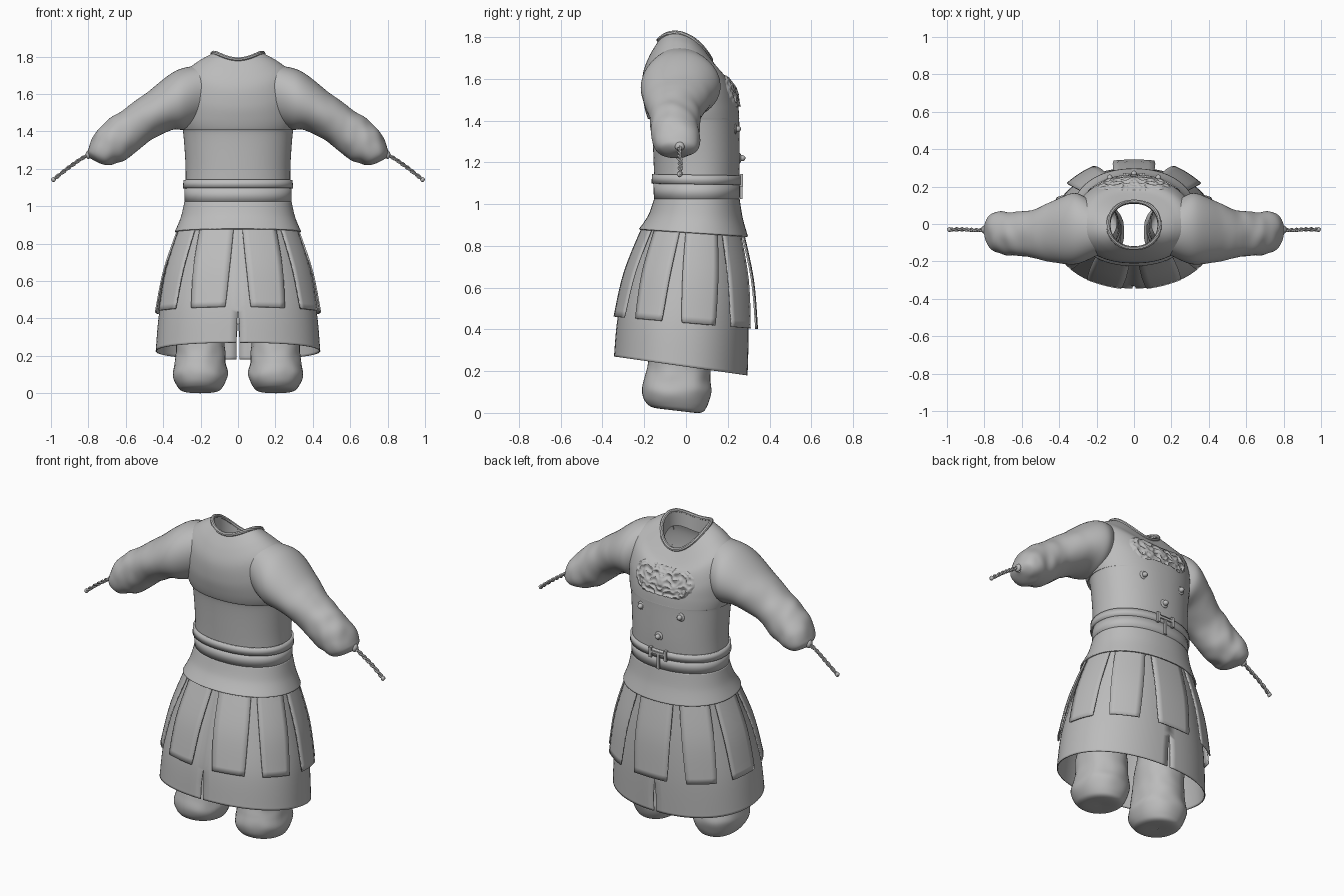
import bpy, bmesh
from math import sin, cos, pi, copysign
from mathutils import Vector, Matrix, noise

if "Cube" in bpy.data.objects:
    bpy.data.objects.remove(bpy.data.objects["Cube"])

grey = bpy.data.materials.new("cloth_grey")
grey.use_nodes = True
grey.diffuse_color = (0.5, 0.5, 0.5, 1)
grey.node_tree.nodes["Principled BSDF"].inputs["Base Color"].default_value = (0.5, 0.5, 0.5, 1)
parts = []


def finish(name, bm, mirror=False, thick=0):
    bmesh.ops.remove_doubles(bm, verts=bm.verts, dist=0.0002)
    bmesh.ops.recalc_face_normals(bm, faces=bm.faces)
    mesh = bpy.data.meshes.new(name)
    bm.to_mesh(mesh)
    bm.free()
    mesh.materials.append(grey)
    ob = bpy.data.objects.new(name, mesh)
    bpy.context.collection.objects.link(ob)
    if thick:
        ob.modifiers.new("thickness", "SOLIDIFY").thickness = thick
    if mirror:
        ob.modifiers.new("mirror", "MIRROR").merge_threshold = 0.0003
    parts.append(ob)
    return ob


def grid(name, f, nu, nv, **kw):
    """Surface from a function of u and v, both 0 to 1."""
    bm = bmesh.new()
    rows = [[bm.verts.new(f(i / nu, j / nv)) for i in range(nu + 1)] for j in range(nv + 1)]
    for low, high in zip(rows, rows[1:]):
        for i in range(nu):
            bm.faces.new((low[i], low[i + 1], high[i + 1], high[i]))
    return finish(name, bm, **kw)


def blend(rows, t):
    """Smooth curve through rows of numbers, t counted in rows."""
    n = len(rows) - 1
    i = min(max(int(t), 0), n - 1)
    s = t - i
    p = [rows[min(max(k, 0), n)] for k in range(i - 1, i + 3)]
    return [0.5 * (2 * b + (c - a) * s + (2 * a - 5 * b + 4 * c - d) * s * s
                   + (3 * b - a - 3 * c + d) * s ** 3) for a, b, c, d in zip(*p)]


def ring_point(rows, a, t, cx=0):
    """Rows hold height, half width, front y, back y, tilt, side lift; a = 0 is the front."""
    z, hx, yf, yb, tilt, lift = blend(rows, t)
    sx = copysign(abs(sin(a)) ** 0.92, sin(a))
    sy = copysign(abs(cos(a)) ** 0.92, -cos(a))
    return Vector((cx + hx * sx, (yf + yb) / 2 + (yb - yf) / 2 * sy, z - tilt * sy + lift * sx * sx))


def loft(name, rows, nu=72, per=8, cx=0, a0=0, a1=2 * pi, **kw):
    n = len(rows) - 1
    return grid(name, lambda u, v: ring_point(rows, a0 + (a1 - a0) * u, v * n, cx), nu, n * per, **kw)


def tube(name, path, radius, nv, nu=8, **kw):
    def f(u, v):
        d = (path(v + 0.002) - path(v - 0.002)).normalized()
        side = d.cross(Vector((0.1, 0.9, 0.35))).normalized()
        return path(v) + radius * (side * cos(2 * pi * u) + d.cross(side) * sin(2 * pi * u))
    return grid(name, f, nu, nv, **kw)


def solid(name, size, loc, kind="box", **kw):
    bm = bmesh.new()
    m = Matrix.Translation(loc) @ Matrix.Diagonal((*size, 1))
    if kind == "box":
        bmesh.ops.create_cube(bm, size=1, matrix=m)
    else:
        bmesh.ops.create_uvsphere(bm, u_segments=20, v_segments=12, radius=0.5, matrix=m)
    return finish(name, bm, **kw)


# Jacket body
torso = [
    (1.00, .283, -.150, .250, 0, 0),
    (1.20, .280, -.155, .257, 0, 0),
    (1.392, .293, -.165, .255, 0, 0),
    (1.41, .303, -.183, .255, 0, 0),
    (1.47, .315, -.200, .250, 0, 0),
    (1.53, .320, -.210, .237, .01, .06),
    (1.605, .290, -.205, .212, .025, .10),
    (1.665, .220, -.175, .172, .045, .10),
    (1.737, .137, -.130, .120, .048, .073),
]
loft("jacket_body", torso, nu=96)
tube("collar_rim", lambda v: ring_point(torso, 2 * pi * v, 8), 0.011, 72)
collar = [(1.65, .125, -.118, .108, .048, .073), (1.737, .130, -.122, .112, .048, .073)]
loft("collar_lining", collar, per=2)

# Sleeves: top x z, bottom x z, front y, back y
sleeve = [
    (.18, 1.755, .22, 1.44, -.17, .10),
    (.33, 1.725, .29, 1.41, -.215, .165),
    (.49, 1.605, .36, 1.405, -.205, .125),
    (.60, 1.525, .48, 1.345, -.18, .075),
    (.70, 1.455, .57, 1.27, -.17, .065),
    (.775, 1.375, .66, 1.225, -.16, .065),
    (.803, 1.31, .725, 1.225, -.13, .045),
    (.805, 1.28, .785, 1.25, -.05, -.01),
]


def sleeve_point(u, v):
    xt, zt, xb, zb, yf, yb = blend(sleeve, v * 7)
    c, s = cos(2 * pi * u), sin(2 * pi * u)
    p = Vector(((xt + xb) / 2 + (xt - xb) / 2 * c, (yf + yb) / 2 + (yb - yf) / 2 * s,
                (zt + zb) / 2 + (zt - zb) / 2 * c))
    fold = noise.noise(Vector((p.x * 16, p.y * 11, p.z * 9))) * 0.011 * min(1, max(0, v - 0.2) * 2)
    return p + Vector((c * 0.6, s, c * 0.8)) * fold


grid("sleeve", sleeve_point, 48, 70, mirror=True)

# Twisted cords at the cuffs
cord = [(.785, -.03, 1.285), (.85, -.032, 1.245), (.92, -.028, 1.195), (.992, -.03, 1.137)]
for k in range(2):
    def strand(v, k=k):
        w = 26 * v + pi * k
        return Vector(blend(cord, v * 3)) + 0.0055 * Vector((0.55 * cos(w), sin(w), 0.8 * cos(w)))
    tube("cuff_cord", strand, 0.0065, 60, nu=6, mirror=True)
solid("cord_knot", (.024, .026, .026), (.986, -.03, 1.142), "ball", mirror=True)
solid("cuff_knot", (.03, .045, .045), (.80, -.03, 1.275), "ball", mirror=True)

# Belt and sash
loft("sash", [(1.015, .285, -.153, .257, 0, 0), (1.10, .287, -.157, .259, 0, 0)], per=1, thick=.006)
loft("belt", [(1.095, .294, -.165, .264, .003, 0), (1.14, .292, -.163, .264, .003, 0)], per=1, thick=.014)

# Waist flare, skirt with slits, hanging panels
loft("waist_flare", [(.863, .338, -.225, .297, .018, 0), (.94, .306, -.18, .272, .008, 0),
                     (1.025, .286, -.153, .257, 0, 0)], thick=.008)
skirt = [
    (.225, .440, -.345, .295, .045, 0),
    (.44, .420, -.325, .300, .03, 0),
    (.66, .372, -.272, .290, .015, 0),
    (.90, .312, -.195, .260, 0, 0),
]


def skirt_point(u, v):
    z = blend(skirt, v * 3)[0]
    gap = max(0, min(0.014, (0.41 - z) * 0.15))
    return ring_point(skirt, gap + (pi - 2 * gap) * u, v * 3)


grid("skirt", skirt_point, 40, 30, mirror=True, thick=.006)

panel = [
    (.432, .445, -.350, .347, .03, 0),
    (.66, .400, -.298, .328, .02, 0),
    (.90, .318, -.203, .275, .01, 0),
]


def make_panel(index):
    mid = pi + index * 2 * pi / 9

    def f(u, v):
        half = 0.215 + 0.085 * v
        a = mid + half * (2 * u - 1)
        edge_l, edge_r = (ring_point(panel, mid + s * half, v * 2) for s in (-1, 1))
        return ring_point(panel, a, v * 2).lerp(edge_l.lerp(edge_r, u), 0.3)
    grid("skirt_panel", f, 6, 10, thick=.008)


for i in range(9):
    make_panel(i)

# Legs with soft boots
leg = [
    (.012, .001, -.041, -.039, 0, 0),
    (.012, .090, -.150, .065, .012, 0),
    (.04, .125, -.192, .100, .010, 0),
    (.10, .147, -.210, .120, 0, 0),
    (.17, .138, -.197, .117, 0, 0),
    (.25, .132, -.178, .112, 0, 0),
    (.45, .125, -.150, .110, 0, 0),
    (.80, .110, -.100, .120, 0, 0),
]


def leg_point(u, v):
    p = ring_point(leg, 2 * pi * u, v * 7, .202)
    n = noise.noise(p * 13) * 0.008 * min(1, max(0, p.z - .03) * 12)
    return p + Vector((sin(2 * pi * u), -cos(2 * pi * u), 0)) * n


grid("boot_leg", leg_point, 40, 56, mirror=True)


# Embroidered relief, symmetrical and fading at its edges
def relief_point(u, v):
    a = pi + 0.66 * (2 * u - 1)
    p = ring_point(torso, a, 3.9 + 3 * v)
    s = abs(2 * u - 1)
    mask = min(1, 4 * max(0, 1 - s ** 2 - (1.9 * v - 0.8) ** 2 * 0.85))
    ridge = 1 - 2.2 * abs(noise.noise(Vector((s * 5.5, v * 5.5, 2))))
    medal = 0.5 * max(0, 1 - ((s / 0.2) ** 2 + ((v - 0.45) / 0.25) ** 2))
    out = -0.006 + mask * (0.008 + 0.011 * ridge + 0.012 * medal)
    return p + Vector((0, 0.9, 0.3)) * out


grid("chest_embroidery", relief_point, 90, 60)

# Buttons
for x, y, z, both in ((.13, .236, 1.36, True), (0, .257, 1.22, False)):
    solid("button_base", (.05, .016, .05), (x, y, z), "ball", mirror=both)
    solid("button_knob", (.03, .036, .03), (x, y + .01, z), "ball", mirror=both)

# Belt clasps and hanging strap
solid("belt_clasp", (.016, .022, .06), (.05, .262, 1.115), mirror=True)
solid("clasp_bar", (.10, .012, .014), (0, .266, 1.12))
solid("belt_strap", (.016, .012, .09), (0, .264, 1.07))

bpy.ops.object.select_all(action="DESELECT")
for ob in parts:
    ob.select_set(True)
bpy.context.view_layer.objects.active = parts[0]
bpy.ops.object.shade_smooth_by_angle(angle=0.7)
